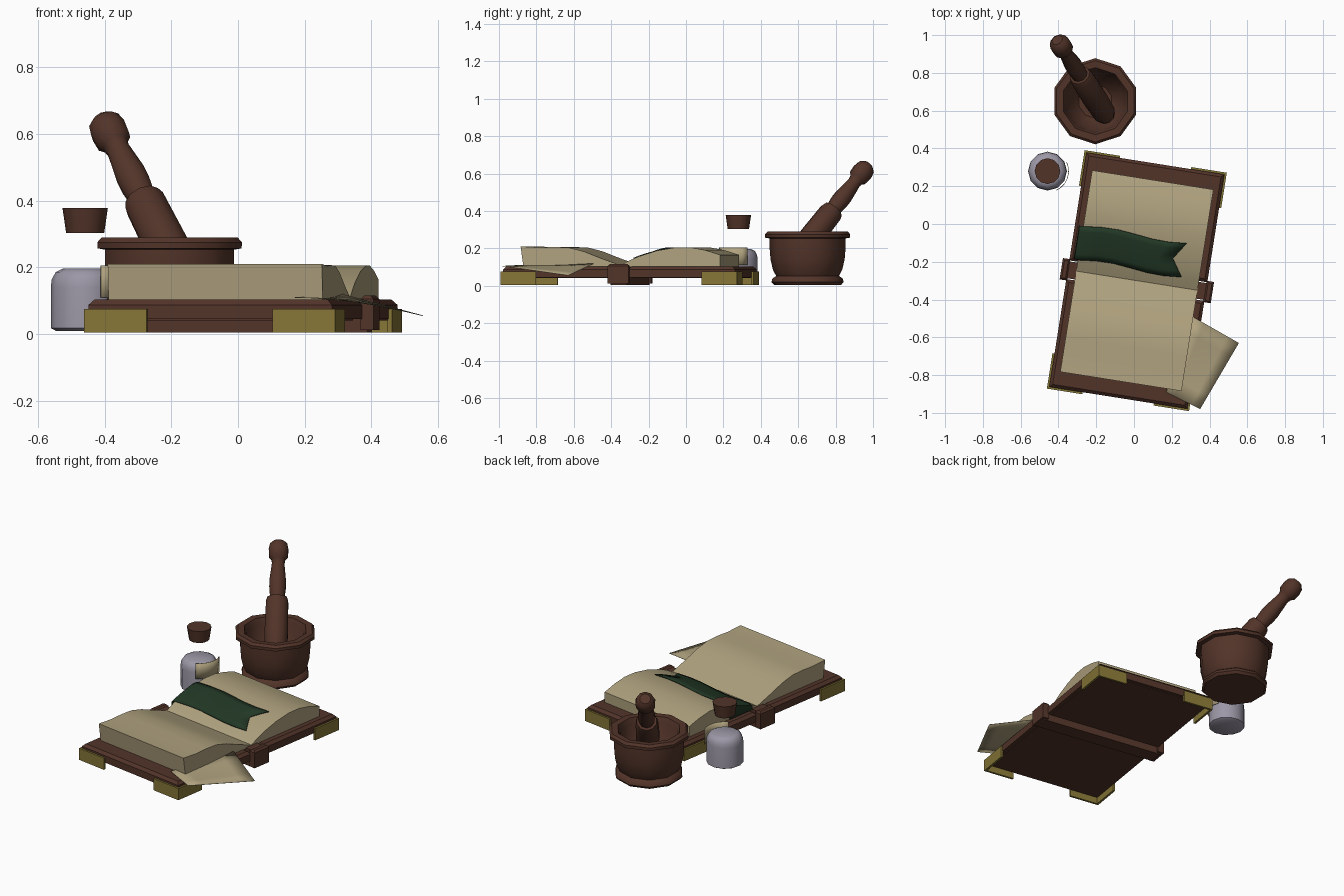
import bpy, bmesh, math
from mathutils import Vector, Matrix

cube = bpy.data.objects.get("Cube")
if cube:
    bpy.data.objects.remove(cube, do_unlink=True)


def material(name, rgb):
    m = bpy.data.materials.new(name)
    m.use_nodes = True
    m.diffuse_color = (*rgb, 1)
    m.node_tree.nodes["Principled BSDF"].inputs["Base Color"].default_value = (*rgb, 1)
    return m


WOOD = material("dark brown wood", (0.085, 0.034, 0.022))
PAPER = material("old paper", (0.43, 0.36, 0.21))
BRASS = material("dull brass", (0.235, 0.18, 0.038))
GREEN = material("dark green cloth", (0.016, 0.04, 0.019))
GLASS = material("grey glass", (0.33, 0.31, 0.38))

# Everything belonging to the book shares one turned frame
BOOK = Matrix.Translation((0.015, -0.30, 0)) @ Matrix.Rotation(math.radians(-9), 4, 'Z')


def finish(name, bm, mat, matrix=Matrix(), smooth=None):
    bmesh.ops.recalc_face_normals(bm, faces=bm.faces)
    mesh = bpy.data.meshes.new(name)
    bm.to_mesh(mesh)
    bm.free()
    ob = bpy.data.objects.new(name, mesh)
    bpy.context.collection.objects.link(ob)
    mesh.materials.append(mat)
    ob.matrix_world = matrix
    if smooth:
        bpy.ops.object.select_all(action='DESELECT')
        ob.select_set(True)
        bpy.context.view_layer.objects.active = ob
        bpy.ops.object.shade_smooth_by_angle(angle=math.radians(smooth))
    return ob


def prism(name, outline, low, high, mat, axis='Z', bevel=0, smooth=None):
    """Extrude a closed outline; axis X takes (v, z) pairs, axis Z takes (u, v)."""
    bm = bmesh.new()
    place = (lambda a, b: (low, a, b)) if axis == 'X' else (lambda a, b: (a, b, low))
    face = bm.faces.new([bm.verts.new(place(a, b)) for a, b in outline])
    shift = Vector((high - low, 0, 0)) if axis == 'X' else Vector((0, 0, high - low))
    side = bmesh.ops.extrude_face_region(bm, geom=[face], use_keep_orig=True)
    bmesh.ops.translate(bm, vec=shift, verts=[g for g in side['geom'] if isinstance(g, bmesh.types.BMVert)])
    if bevel:
        rim = [e for e in bm.edges if all(abs(v.co.z - high) < 1e-5 for v in e.verts)]
        bmesh.ops.bevel(bm, geom=rim, offset=bevel, segments=1, affect='EDGES')
    return finish(name, bm, mat, BOOK, smooth)


def box(x0, x1, y0, y1):
    return [(x0, y0), (x1, y0), (x1, y1), (x0, y1)]


def lathe(name, profile, sides, mat, matrix, smooth=40):
    """Spin (radius, height) pairs round the local z axis, closing both ends."""
    bm = bmesh.new()
    rings = []
    for r, z in profile:
        rings.append([bm.verts.new((r * math.cos(a), r * math.sin(a), z))
                      for a in (2 * math.pi * i / sides - math.pi / 2 for i in range(sides))])
    for lower, upper in zip(rings, rings[1:]):
        for i in range(sides):
            j = (i + 1) % sides
            bm.faces.new((lower[i], lower[j], upper[j], upper[i]))
    bm.faces.new(rings[0])
    bm.faces.new(rings[-1])
    return finish(name, bm, mat, matrix, smooth)


def sheet(name, rows, mat, matrix=Matrix(), thick=0.004):
    """Thin surface through rows of points."""
    bm = bmesh.new()
    grid = [[bm.verts.new(p) for p in row] for row in rows]
    for a, b in zip(grid, grid[1:]):
        for i in range(len(a) - 1):
            bm.faces.new((a[i], a[i + 1], b[i + 1], b[i]))
    ob = finish(name, bm, mat, matrix, 40)
    solid = ob.modifiers.new("thickness", 'SOLIDIFY')
    solid.thickness = thick
    solid.offset = 0
    return ob


# Cover boards with bevelled top rims, and the spine bar
for side, label in ((-1, "front"), (1, "back")):
    v0, v1 = sorted((side * 0.05, side * 0.628))
    prism(label + "_cover_board", box(-0.37, 0.37, v0, v1), 0.045, 0.103, WOOD, bevel=0.016)
    edge0, edge1 = sorted((side * 0.07, side * 0.61))
    prism(label + "_cover_lining", box(-0.345, 0.345, edge0, edge1), 0.041, 0.06, WOOD)
prism("spine", box(-0.385, 0.385, -0.045, 0.045), 0.005, 0.107, WOOD)
for s in (-1, 1):
    u0, u1 = sorted((s * 0.365, s * 0.405))
    prism("spine_end", box(u0, u1, -0.057, 0.057), 0.012, 0.115, WOOD, bevel=0.01)

# Brass corner guards, L shaped
W, L, ARM, T = 0.381, 0.639, 0.19, 0.013
for su in (-1, 1):
    for sv in (-1, 1):
        ell = [(W, L), (W - ARM, L), (W - ARM, L - T), (W - T, L - T), (W - T, L - ARM), (W, L - ARM)]
        prism("brass_corner", [(su * a, sv * b) for a, b in ell], 0.005, 0.076, BRASS)

# Open page blocks
FRONT = [(-0.54, 0.21), (-0.44, 0.204), (-0.36, 0.207), (-0.28, 0.204), (-0.2, 0.184),
         (-0.1, 0.145), (-0.03, 0.12), (0, 0.109)]
BACK = [(0, 0.109), (0.05, 0.135), (0.1, 0.157), (0.2, 0.188), (0.3, 0.205),
        (0.38, 0.205), (0.46, 0.19), (0.54, 0.165)]
prism("front_pages", [(-0.525, 0.1), *FRONT, (0, 0.1)], -0.325, 0.325, PAPER, 'X', smooth=35)
prism("back_pages", [(0, 0.1), *BACK, (0.54, 0.1)], -0.325, 0.325, PAPER, 'X', smooth=35)


def page_height(v):
    for (a, za), (b, zb) in zip(BACK, BACK[1:]):
        if a <= v <= b:
            return za + (zb - za) * (v - a) / (b - a)


# Bookmark ribbon: hangs over one side, swallow-tail at the other end
rows = []
for k in range(7):
    f = k / 6
    v = 0.06 + 0.18 * f
    z = page_height(v) + 0.007
    tip = 0.17 + 0.06 * abs(2 * f - 1)
    row = [(-0.345, v, 0.115), (-0.342, v, z - 0.012), (-0.32, v, z)]
    row += [(-0.32 + (tip + 0.32) * i / 6, v + 0.012 * math.sin(i), z) for i in range(1, 7)]
    rows.append(row)
sheet("bookmark_ribbon", rows, GREEN, BOOK, 0.006)

# Loose page sagging over the edge of the front board
near = [Vector((0.17, -0.89, 0.11)), Vector((0.35, -0.98, 0.105))]
far = [Vector((0.31, -0.49, 0.12)), Vector((0.555, -0.63, 0.055))]
rows = []
for i in range(6):
    f = i / 5
    a, b = near[0].lerp(far[0], f), near[1].lerp(far[1], f)
    rows.append([a.lerp(b, t / 4) for t in range(5)])
sheet("loose_page", rows, PAPER, thick=0.002)

# Mortar with hollow bowl
lathe("mortar", [(0.18, 0.005), (0.193, 0.02), (0.188, 0.038), (0.168, 0.052), (0.185, 0.085),
                 (0.198, 0.14), (0.203, 0.2), (0.203, 0.253), (0.227, 0.257), (0.228, 0.275),
                 (0.215, 0.289), (0.178, 0.287), (0.165, 0.255), (0.15, 0.16), (0.09, 0.09)],
      10, WOOD, Matrix.Translation((-0.205, 0.65, 0)))

# Pestle leaning out of the bowl
lean = Vector((-0.103, 0.16, 0.205)).to_track_quat('Z', 'Y').to_matrix().to_4x4()
lathe("pestle", [(0.045, -0.38), (0.062, -0.34), (0.068, -0.2), (0.064, -0.02), (0.056, 0.003),
                 (0.042, 0.005), (0.048, 0.06), (0.048, 0.1), (0.036, 0.2), (0.04, 0.222),
                 (0.054, 0.238), (0.057, 0.28), (0.05, 0.312), (0.03, 0.33)],
      10, WOOD, Matrix.Translation((-0.285, 0.785, 0.405)) @ lean)

# Bottle, its floating stopper and its curled label
spot = Matrix.Translation((-0.458, 0.28, 0))
lathe("bottle", [(0.088, 0.01), (0.103, 0.018), (0.103, 0.14), (0.1, 0.165), (0.088, 0.186),
                 (0.068, 0.196)], 12, GLASS, spot)
lathe("stopper", [(0.057, 0.303), (0.068, 0.378)], 12, WOOD, spot)
arc = [math.radians(-65 + 15 * i) for i in range(7)]
sheet("bottle_label", [[(0.112 * math.cos(a), 0.112 * math.sin(a), z) for a in arc]
                       for z in (0.11, 0.16, 0.205)], PAPER, spot, 0.003)
